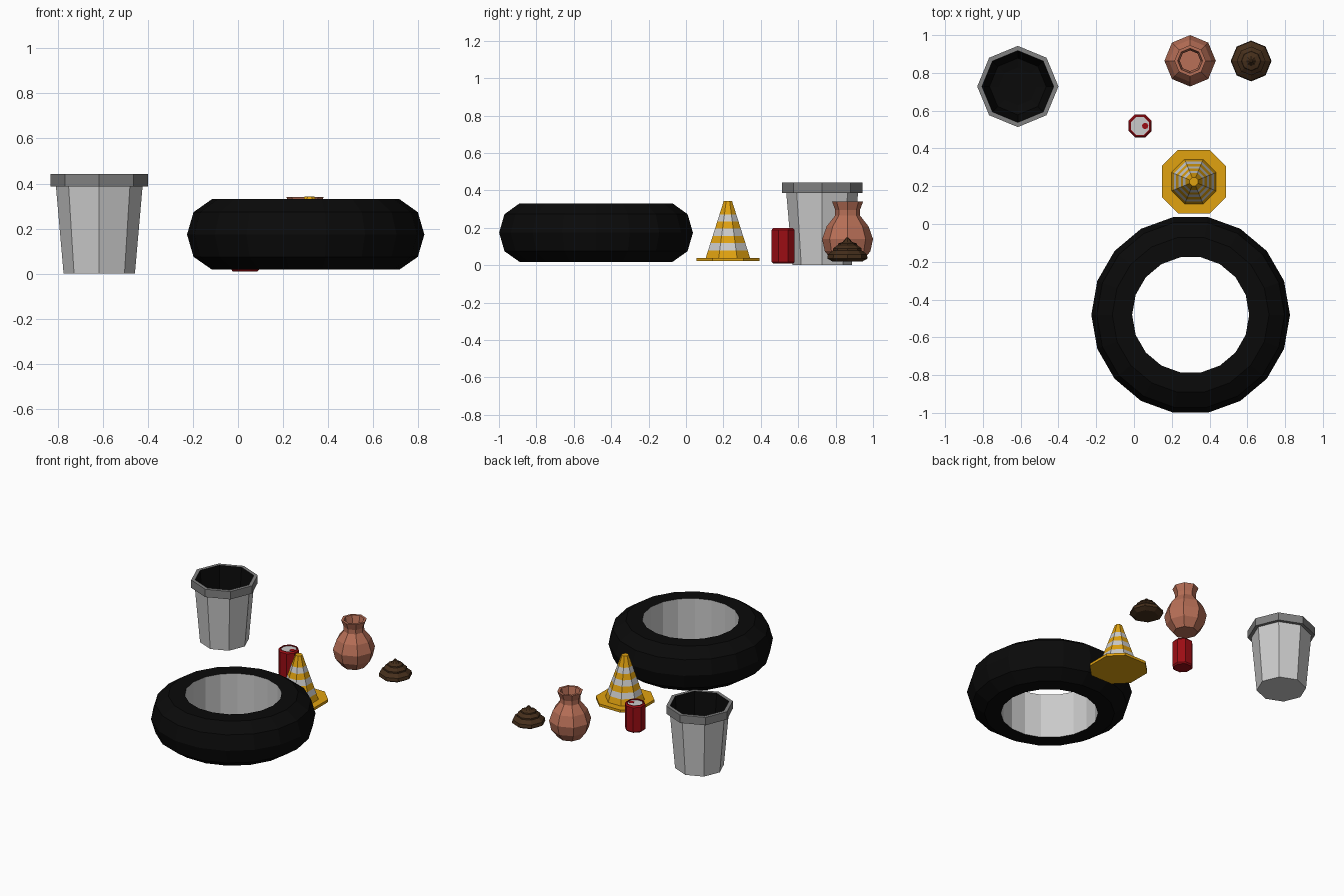
import bpy
import bmesh
from math import cos, sin, tau, pi

if "Cube" in bpy.data.objects:
    bpy.data.objects.remove(bpy.data.objects["Cube"])


def material(name, r, g, b):
    m = bpy.data.materials.new(name)
    m.diffuse_color = (r, g, b, 1)
    m.use_nodes = True
    m.node_tree.nodes["Principled BSDF"].inputs["Base Color"].default_value = m.diffuse_color
    return m


RUBBER = material("rubber", 0.003, 0.003, 0.003)
DARK_GREY = material("dark_grey", 0.22, 0.22, 0.22)
ORANGE = material("orange", 0.75, 0.36, 0.005)
RED = material("red", 0.33, 0.004, 0.007)
CLAY = material("clay", 0.48, 0.16, 0.095)
BROWN = material("brown", 0.06, 0.028, 0.011)


def lathe(name, profile, center, mat=None, sides=8, phase=0.0,
          start_cap=False, end_cap=False, twist=0.0):
    """Spin (radius, z) points around a vertical axis, faceted."""
    bm = bmesh.new()
    rings = []
    for k, (r, z) in enumerate(profile):
        rings.append([bm.verts.new((r * cos(phase + k * twist + tau * i / sides),
                                    r * sin(phase + k * twist + tau * i / sides), z))
                      for i in range(sides)])
    for a, b in zip(rings, rings[1:]):
        for i in range(sides):
            j = (i + 1) % sides
            bm.faces.new((a[i], a[j], b[j], b[i]))
    if start_cap:
        bm.faces.new(rings[0][::-1])
    if end_cap:
        bm.faces.new(rings[-1])
    return finish(name, bm, center, mat)


def finish(name, bm, center, mat):
    mesh = bpy.data.meshes.new(name)
    bm.to_mesh(mesh)
    bm.free()
    if mat:
        mesh.materials.append(mat)
    obj = bpy.data.objects.new(name, mesh)
    obj.location = (center[0], center[1], 0)
    bpy.context.collection.objects.link(obj)
    return obj


FLAT = pi / 8  # turns an octagon so its flats face the axes

# Trash can: tapered body, heavy rim, black inside
can = (-0.615, 0.728)
lathe("bin_body", [(0.158, 0.0), (0.192, 0.387)], can, start_cap=True)
lathe("bin_rim", [(0.19, 0.387), (0.215, 0.387), (0.215, 0.442), (0.19, 0.442)],
      can, DARK_GREY)
lathe("bin_inside", [(0.19, 0.442), (0.15, 0.03), (0.1, 0.02)], can, RUBBER, end_cap=True)

# Tyre lying flat, with a pale inner wall
tyre = (0.3, -0.481)
lathe("tyre_rubber", [(0.31, 0.018), (0.415, 0.018), (0.497, 0.075), (0.526, 0.174),
                      (0.497, 0.273), (0.415, 0.331), (0.31, 0.331)],
      tyre, RUBBER, sides=18)
lathe("tyre_inner_wall", [(0.31, 0.331), (0.31, 0.018)], tyre, sides=18)

# Traffic cone: clipped square base and striped shaft
cone = (0.317, 0.224)
bm = bmesh.new()
w, c = 0.169, 0.083
outline = [(w, -c), (w, c), (c, w), (-c, w), (-w, c), (-w, -c), (-c, -w), (c, -w)]
base = bm.faces.new([bm.verts.new((x, y, 0.022)) for x, y in outline])
top = bmesh.ops.extrude_face_region(bm, geom=[base])
bmesh.ops.translate(bm, vec=(0, 0, 0.018),
                    verts=[v for v in top["geom"] if isinstance(v, bmesh.types.BMVert)])
bmesh.ops.recalc_face_normals(bm, faces=bm.faces)
finish("cone_base", bm, cone, ORANGE)

levels = [0.04, 0.08, 0.118, 0.157, 0.196, 0.234, 0.272, 0.343]


def cone_radius(z):
    return 0.128 + (0.024 - 0.128) * (z - 0.04) / (0.343 - 0.04)


for k, (z0, z1) in enumerate(zip(levels, levels[1:])):
    lathe(f"cone_band_{k + 1}", [(cone_radius(z0), z0), (cone_radius(z1), z1)], cone,
          None if k % 2 else ORANGE, phase=FLAT, end_cap=(k == 6))

# Drink can: red sides, recessed grey lid, red opening
tin = (0.032, 0.519)
lathe("tin_body", [(0.058, 0.009), (0.067, 0.018), (0.067, 0.188), (0.058, 0.198),
                   (0.052, 0.198), (0.052, 0.191)], tin, RED, phase=FLAT, start_cap=True)
lathe("tin_lid", [(0.054, 0.19), (0.052, 0.191)], tin, phase=FLAT, end_cap=True)
lathe("tin_opening", [(0.017, 0.19), (0.017, 0.193)], (tin[0] + 0.027, tin[1]), RED,
      end_cap=True)

# Clay vase with a hollow neck
lathe("vase", [(0.078, 0.019), (0.122, 0.075), (0.136, 0.14), (0.112, 0.208),
               (0.067, 0.265), (0.066, 0.295), (0.083, 0.341), (0.066, 0.341),
               (0.055, 0.29), (0.057, 0.26), (0.1, 0.2), (0.12, 0.14), (0.066, 0.035)],
      (0.297, 0.864), CLAY, start_cap=True, end_cap=True)

# Small stepped heap of dirt
lathe("dirt_heap", [(0.078, 0.019), (0.108, 0.036), (0.104, 0.058), (0.076, 0.08),
                    (0.076, 0.09), (0.052, 0.108), (0.05, 0.116), (0.026, 0.124),
                    (0.006, 0.148)],
      (0.62, 0.863), BROWN, start_cap=True, end_cap=True)
